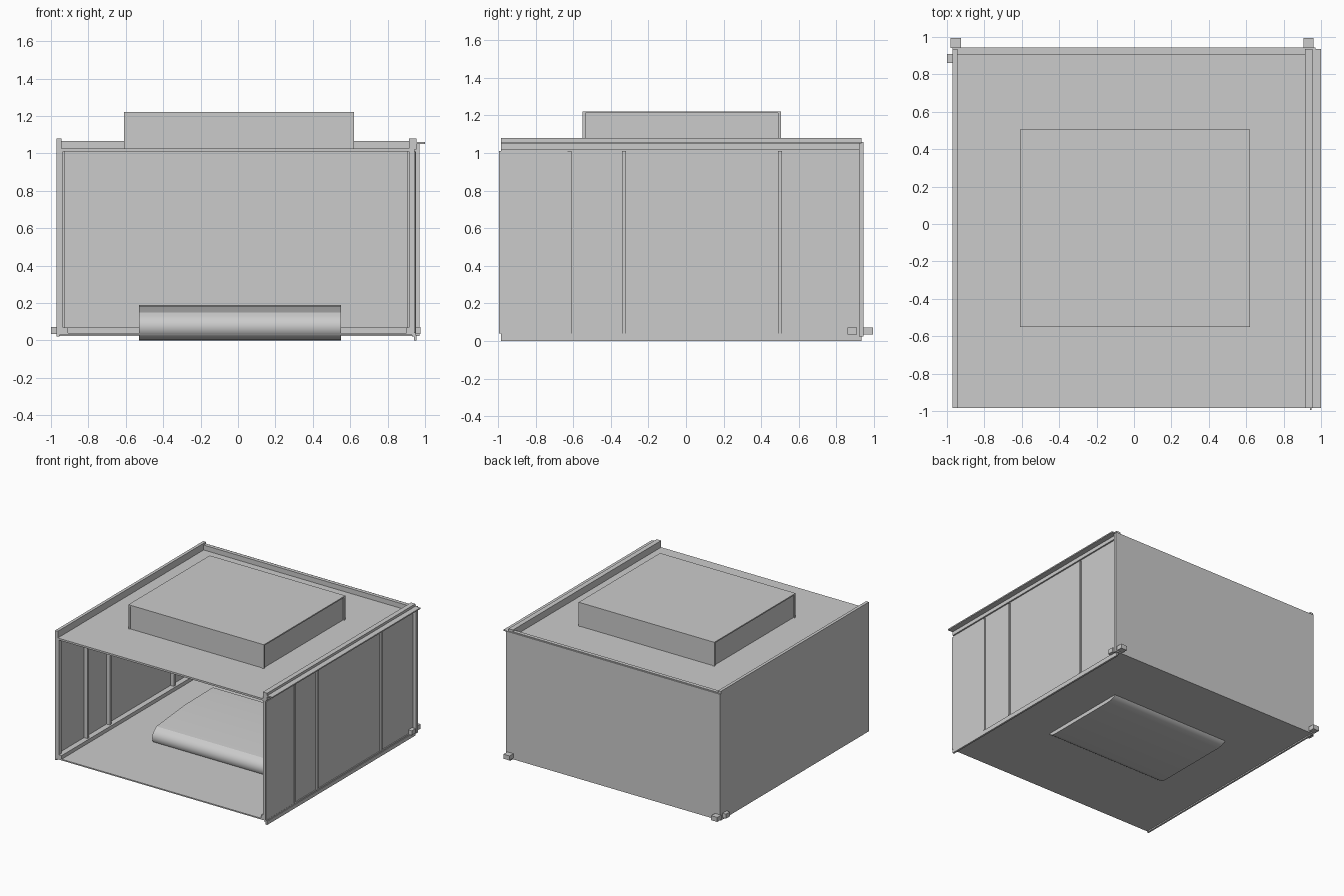
import bpy, bmesh, math

if "Cube" in bpy.data.objects:
    bpy.data.objects.remove(bpy.data.objects["Cube"])


def mesh_object(name, bm):
    bmesh.ops.recalc_face_normals(bm, faces=bm.faces)
    me = bpy.data.meshes.new(name)
    bm.to_mesh(me)
    bm.free()
    ob = bpy.data.objects.new(name, me)
    bpy.context.collection.objects.link(ob)
    return ob


def box(name, x0, x1, y0, y1, z0, z1):
    bm = bmesh.new()
    bmesh.ops.create_cube(bm, size=1)
    for v in bm.verts:
        v.co.x = x0 if v.co.x < 0 else x1
        v.co.y = y0 if v.co.y < 0 else y1
        v.co.z = z0 if v.co.z < 0 else z1
    return mesh_object(name, bm)


def extrude_x(name, profile, x0, x1):
    """Solid made from a (y, z) profile swept along x."""
    bm = bmesh.new()
    face = bm.faces.new([bm.verts.new((x0, y, z)) for y, z in profile])
    ext = bmesh.ops.extrude_face_region(bm, geom=[face])
    for v in ext["geom"]:
        if isinstance(v, bmesh.types.BMVert):
            v.co.x = x1
    return mesh_object(name, bm)


FRONT, BACK = -0.985, 0.935

# Main shell, open at the front
box("floor", -0.96, 0.95, FRONT, BACK, 0.03, 0.04)
box("roof", -0.95, 0.94, FRONT, BACK, 1.01, 1.025)
box("back_wall", -0.97, 0.97, 0.92, 0.945, 0.025, 1.06)
box("left_wall", -0.97, -0.955, FRONT, BACK, 0.02, 1.08)
box("right_wall", 0.93, 0.943, FRONT, BACK, 0.02, 1.02)

# Roof edge rails
box("left_roof_rail", -0.97, -0.945, FRONT, BACK, 1.02, 1.08)
box("right_roof_rail", 0.915, 0.955, FRONT, BACK, 1.02, 1.08)
box("back_roof_rail", -0.945, 0.915, 0.905, 0.935, 1.025, 1.065)
box("right_drip_ledge", 0.95, 1.0, FRONT, BACK, 1.05, 1.06)
box("right_bottom_lip", 0.94, 0.955, FRONT, BACK, 0.0, 0.03)

# Wall panels, ribs and corner posts
box("right_front_panel", 0.94, 0.949, -0.995, -0.62, 0.04, 1.01)
for i, y in enumerate((-0.62, -0.33, 0.5)):
    box(f"right_rib_{i}", 0.905, 0.953, y - 0.01, y + 0.01, 0.04, 1.01)
    box(f"left_rib_{i}", -0.96, -0.925, y - 0.01, y + 0.01, 0.04, 1.01)
for side, x0, x1 in (("left", -0.96, -0.935), ("right", 0.915, 0.94)):
    box(f"{side}_front_post", x0, x1, FRONT, FRONT + 0.03, 0.03, 1.02)
    box(f"{side}_back_post", x0, x1, 0.89, 0.92, 0.03, 1.02)
box("left_bottom_rail", -0.955, -0.91, FRONT, 0.92, 0.04, 0.07)
box("right_bottom_rail", 0.9, 0.93, FRONT, 0.92, 0.04, 0.07)
box("back_bottom_rail", -0.91, 0.9, 0.895, 0.92, 0.04, 0.07)

# Rooftop unit with slim corner strips
box("roof_unit", -0.60, 0.61, -0.545, 0.50, 1.02, 1.215)
for i, x in enumerate((-0.61, 0.605)):
    for j, y in enumerate((-0.55, 0.49)):
        box(f"roof_unit_corner_{i}{j}", x, x + 0.015, y, y + 0.015, 1.02, 1.222)
box("roof_unit_cap", -0.61, 0.62, -0.55, 0.505, 1.212, 1.222)

# Rounded pad passing through the floor
nose = [(-0.27 - 0.085 * math.sin(math.radians(a)),
         0.075 - 0.075 * math.cos(math.radians(a))) for a in range(0, 136, 15)]
heel = [(0.43, 0.19), (0.44, 0.04), (0.425, 0.02), (0.39, 0.005), (0.35, 0.0)]
pad = extrude_x("floor_pad", nose + [(-0.30, 0.15), (0.06, 0.185)] + heel,
                -0.53, 0.55)
bpy.ops.object.select_all(action="DESELECT")
pad.select_set(True)
bpy.context.view_layer.objects.active = pad
bpy.ops.object.shade_smooth_by_angle(angle=math.radians(30))

# Small corner brackets at the rear base
for side, x in (("left", -0.98), ("right", 0.905)):
    box(f"{side}_back_bracket", x, x + 0.055, 0.94, 0.995, 0.035, 0.072)
box("left_side_bracket", -1.0, -0.965, 0.86, 0.91, 0.035, 0.072)
box("right_side_bracket", 0.94, 0.975, 0.86, 0.91, 0.035, 0.072)
